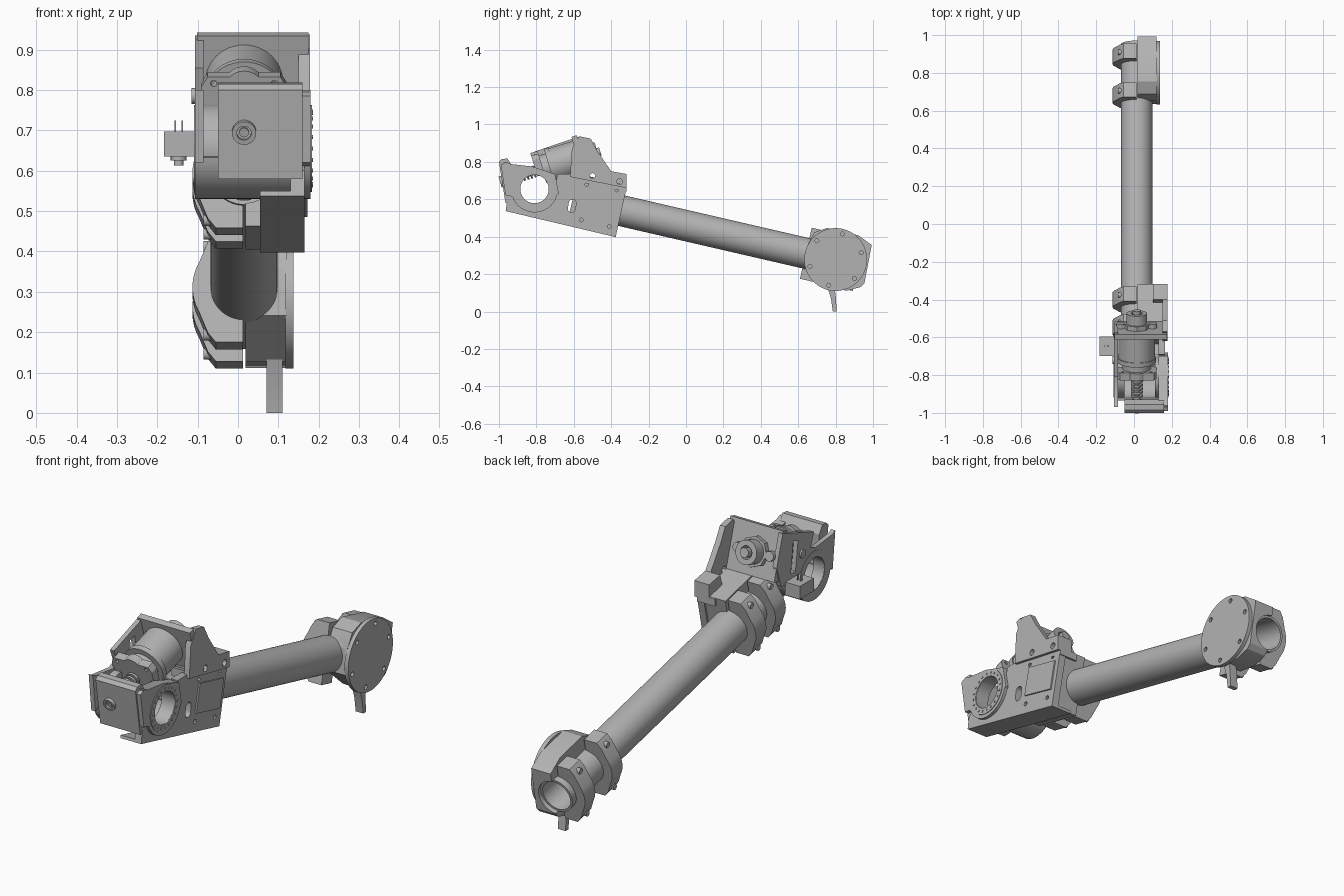
import bpy, bmesh, math
from mathutils import Matrix, Vector

cube = bpy.data.objects.get("Cube")
if cube:
    bpy.data.objects.remove(cube)

grey = bpy.data.materials.new("machined_grey")
grey.use_nodes = True
COLOUR = (0.45, 0.45, 0.45, 1)
grey.diffuse_color = COLOUR
grey.node_tree.nodes["Principled BSDF"].inputs["Base Color"].default_value = COLOUR


def frame(ex, ey, ez, origin):
    m = Matrix((ex, ey, ez)).transposed().to_4x4()
    m.translation = origin
    return m


def circ(r, cx=0, cy=0, start=0, stop=360, n=48):
    closed = stop - start == 360
    steps = n if closed else n - 1
    angles = [math.radians(start + (stop - start) * i / steps) for i in range(n)]
    return [(cx + r * math.cos(a), cy + r * math.sin(a)) for a in angles]


def rect(x0, x1, y0, y1):
    return [(x0, y0), (x1, y0), (x1, y1), (x0, y1)]


def solid(name, fr, outline, a, b, holes=()):
    """Extrude a flat outline with holes from a to b along the frame's third axis."""
    cu = bpy.data.curves.new(name, 'CURVE')
    cu.dimensions, cu.fill_mode, cu.extrude = '2D', 'BOTH', (b - a) / 2
    for loop in [outline, *holes]:
        sp = cu.splines.new('POLY')
        sp.points.add(len(loop) - 1)
        sp.use_cyclic_u = True
        for p, (x, y) in zip(sp.points, loop):
            p.co = (x, y, 0, 1)
    tmp = bpy.data.objects.new("profile", cu)
    bpy.context.collection.objects.link(tmp)
    dg = bpy.context.evaluated_depsgraph_get()
    me = bpy.data.meshes.new_from_object(tmp.evaluated_get(dg))
    bpy.data.objects.remove(tmp)
    me.transform(fr @ Matrix.Translation((0, 0, (a + b) / 2)))
    bm = bmesh.new()
    bm.from_mesh(me)
    bmesh.ops.remove_doubles(bm, verts=bm.verts, dist=0.00005)
    bmesh.ops.recalc_face_normals(bm, faces=bm.faces)
    bm.to_mesh(me)
    bm.free()
    me.materials.clear()
    me.materials.append(grey)
    ob = bpy.data.objects.new(name, me)
    bpy.context.collection.objects.link(ob)
    return ob


# Frames: side profiles, tube cross-section, tube side profile, motor cross-section
MID = 0.015
X, Y, Z = Vector((1, 0, 0)), Vector((0, 1, 0)), Vector((0, 0, 1))
tilt = math.radians(13)
U = Vector((0, math.cos(tilt), -math.sin(tilt)))
V = Vector((0, math.sin(tilt), math.cos(tilt)))
lift = math.radians(17)
S = Vector((0, math.cos(lift), math.sin(lift)))
W = Vector((0, -math.sin(lift), math.cos(lift)))
SIDE = frame(Y, Z, X, (0, 0, 0))
LINK = frame(X, V, U, (MID, -0.353, 0.541))
LINKSIDE = frame(U, V, X, (0, -0.353, 0.541))
DRIVE = frame(X, W, S, (MID, -0.97, 0.70))
DOWN = frame(X, Y, Z, (0, 0, 0))

# Tube
R = 0.083
solid("tube", LINK, circ(R, n=64), -0.25, 1.34, [circ(0.072, n=64)])
bore = solid("bore_cutter", LINK, circ(R - 0.001, n=64), -0.5, 1.6)
bore.hide_render = True
bore.hide_set(True)


def bored(ob):
    mod = ob.modifiers.new("bore", 'BOOLEAN')
    mod.operation, mod.solver, mod.object = 'DIFFERENCE', 'EXACT', bore
    dg = bpy.context.evaluated_depsgraph_get()
    me = bpy.data.meshes.new_from_object(ob.evaluated_get(dg))
    ob.modifiers.clear()
    ob.data = me


# Clamp half-collars on the right of the tube, with ears and bolts
half = [(-0.003, 0.14), (-0.07, 0.14), (-0.09, 0.115)] + circ(0.128, 0, 0, 150, 210, 9)
half += [(-0.09, -0.115), (-0.07, -0.14), (-0.003, -0.14)] + circ(R, 0, 0, 268, 92, 25)
for i, u in enumerate((-0.2, -0.05, 1.06, 1.27)):
    solid(f"clamp_collar_{i}", LINK, half, u - 0.04, u + 0.04)
    for v in (-0.112, 0.112):
        solid(f"clamp_bolt_{i}", LINKSIDE, circ(0.014, u, v, n=16), -0.085, -0.05)

# Clamp blocks on the left of the tube
tail = [(1.02, 0.05), (1.04, 0.12), (1.1, 0.157), (1.27, 0.157), (1.353, 0.123),
        (1.361, -0.085), (1.346, -0.11), (1.28, -0.145), (1.18, -0.153), (1.03, -0.07)]
bored(solid("tail_clamp_block", LINKSIDE, tail, MID + 0.003, 0.12))
bored(solid("head_clamp_block", LINKSIDE, rect(-0.26, 0.0, -0.14, 0.14), MID + 0.003, 0.13))

# Tail mounting disc and finger tab
ring = [circ(0.011, 0.8 + 0.142 * math.cos(a), 0.278 + 0.142 * math.sin(a), n=12)
        for a in [math.radians(15 + 60 * k) for k in range(6)]]
solid("mounting_disc", SIDE, circ(0.168, 0.8, 0.278, n=64), 0.118, 0.138, ring)
tab = [(0.75, 0.15), (0.775, 0.07), (0.785, 0), (0.806, 0), (0.8, 0.09), (0.79, 0.15)]
solid("finger_tab", SIDE, tab, 0.07, 0.11)

# Bearing housing: rings on both sides and the curved floor between
BY, BZ = -0.81, 0.655
bearing = circ(0.076, BY, BZ)
carrier = [(-0.97, 0.80), (-0.95, 0.79), (-0.82, 0.775), (-0.70, 0.735), (-0.68, 0.63)]
carrier += circ(0.125, BY, BZ, 345, 200, 24) + [(-0.95, 0.62)]
solid("left_bearing_carrier", SIDE, carrier, 0.13, 0.18, [bearing])
solid("left_bearing_ring", SIDE, circ(0.108, BY, BZ), 0.11, 0.183, [circ(0.077, BY, BZ)])
solid("right_bearing_ring", SIDE, circ(0.108, BY, BZ), -0.109, -0.05, [circ(0.077, BY, BZ)])
floor = circ(0.125, BY, BZ, 190, 345, 25) + circ(0.112, BY, BZ, 345, 190, 25)
solid("curved_floor", SIDE, floor, -0.1, 0.175)
for k in range(20):
    a = math.radians(18 * k)
    solid("bearing_tooth", SIDE, circ(0.005, BY + 0.092 * math.cos(a), BZ + 0.092 * math.sin(a), n=8),
          0.18, 0.186)

# Right side plate with slot window
right = [(-0.97, 0.80), (-0.95, 0.79), (-0.82, 0.775), (-0.785, 0.79), (-0.81, 0.855),
         (-0.575, 0.935), (-0.53, 0.79), (-0.56, 0.69), (-0.65, 0.66)]
right += circ(0.125, BY, BZ, 345, 190, 24) + [(-0.95, 0.62)]
slot = [(-0.67, 0.72), (-0.635, 0.72), (-0.655, 0.87), (-0.69, 0.86)]
solid("right_side_plate", SIDE, right, -0.107, -0.085, [bearing, slot])

# Left side wall, raised panel and bottom angle
wall = [(-0.964, 0.537), (-0.376, 0.398), (-0.317, 0.665), (-0.62, 0.735), (-0.69, 0.735)]
wall += circ(0.12, BY, BZ, 340, 200, 20) + [(-0.955, 0.6)]
holes = [circ(0.01, y, z, n=12) for y, z in ((-0.56, 0.49), (-0.41, 0.455), (-0.53, 0.68), (-0.37, 0.65))]
oblong = circ(0.02, -0.607, 0.58, 0, 180, 9) + circ(0.02, -0.612, 0.55, 180, 360, 9)
solid("left_side_wall", SIDE, wall, 0.13, 0.165, [oblong] + holes)
panel = [(-0.56, 0.53), (-0.38, 0.485), (-0.35, 0.62), (-0.53, 0.662)]
solid("wall_panel", SIDE, panel, 0.165, 0.172)
sole = [(-0.964, 0.537), (-0.376, 0.398), (-0.373, 0.411), (-0.961, 0.55)]
solid("bottom_angle", SIDE, sole, 0.055, 0.165)

# Front plate with boss
front = [(-1, 0.80), (-0.985, 0.815), (-0.955, 0.818), (-0.93, 0.78), (-0.925, 0.58), (-0.965, 0.58)]
solid("front_plate", SIDE, front, -0.05, 0.16)
solid("front_cap", SIDE, [(-0.99, 0.785), (-0.96, 0.8), (-0.92, 0.78), (-0.94, 0.62), (-0.965, 0.62)], 0.16, 0.18)
solid("front_boss", DRIVE, circ(0.03, n=24), -0.025, 0.04, [circ(0.018, n=24)])
solid("front_boss_core", DRIVE, circ(0.012, n=16), -0.02, 0.04)

# Drive: worm, motor, brackets and rear hub
solid("worm_shaft", DRIVE, circ(0.018, n=24), 0.03, 0.25)
for k in range(6):
    solid(f"worm_thread_{k}", DRIVE, circ(0.032, n=24), 0.06 + 0.02 * k, 0.07 + 0.02 * k)
bracket = [(-0.105, -0.03), (0.105, -0.03), (0.105, 0.06), (0.09, 0.085), (0.04, 0.085)]
bracket += circ(0.05, 0, 0.05, 45, 135, 9) + [(-0.04, 0.085), (-0.09, 0.085), (-0.105, 0.06)]
bolts = [circ(0.008, x, 0.068, n=12) for x in (-0.075, 0.075)]
solid("worm_bracket", DRIVE, bracket, 0.175, 0.215, bolts)
solid("motor_neck", DRIVE, circ(0.075), 0.21, 0.26)
solid("motor_band", DRIVE, circ(0.101), 0.25, 0.275)
solid("motor_body", DRIVE, circ(0.096), 0.27, 0.42)
solid("motor_flange", DRIVE, rect(-0.117, 0.16, -0.11, 0.119), 0.41, 0.44)
solid("rear_hub_base", DRIVE, circ(0.07, n=8), 0.44, 0.465)
solid("rear_hub", DRIVE, circ(0.055, n=32), 0.46, 0.52, [circ(0.03, n=32)])
solid("rear_hub_core", DRIVE, circ(0.022, n=16), 0.45, 0.535)
for x in (-0.085, 0.085):
    solid("hub_ear", DRIVE, circ(0.022, x, 0, n=16), 0.44, 0.465)
solid("hub_ear_bar", DRIVE, rect(-0.085, 0.085, -0.018, 0.018), 0.44, 0.46)

# Left gusset and its foot
gusset = [(-0.62, 0.72), (-0.61, 0.87), (-0.57, 0.937), (-0.51, 0.925), (-0.475, 0.86),
          (-0.40, 0.75), (-0.317, 0.735), (-0.317, 0.66)]
eyes = [circ(0.015, y, z, n=16) for y, z in ((-0.5, 0.725), (-0.355, 0.695))]
solid("left_gusset", SIDE, gusset, 0.15, 0.178, eyes)
solid("gusset_foot", SIDE, [(-0.42, 0.68), (-0.40, 0.75), (-0.317, 0.735), (-0.317, 0.66)], 0.1, 0.15)
solid("gusset_base", SIDE, [(-0.6, 0.7), (-0.6, 0.74), (-0.317, 0.675), (-0.317, 0.64)], 0.07, 0.165)

# Limit switch on the right side
solid("switch_body", DOWN, rect(-0.183, -0.105, -0.7, -0.595), 0.635, 0.697)
solid("switch_knob", DOWN, circ(0.012, -0.147, -0.645, n=16), 0.613, 0.64)
solid("switch_collar", DOWN, circ(0.02, -0.147, -0.645, n=16), 0.625, 0.64)
for x in (-0.155, -0.138):
    solid("switch_pin", DOWN, rect(x - 0.002, x + 0.002, -0.65, -0.64), 0.69, 0.725)
solid("side_screw", SIDE, circ(0.02, -0.72, 0.785, n=16), -0.115, -0.1)

# Smooth round surfaces, keep edges sharp
bpy.ops.object.select_all(action='DESELECT')
for ob in bpy.context.scene.objects:
    if ob.type == 'MESH' and ob != bore:
        ob.select_set(True)
        bpy.context.view_layer.objects.active = ob
bpy.ops.object.shade_smooth_by_angle(angle=math.radians(30))
